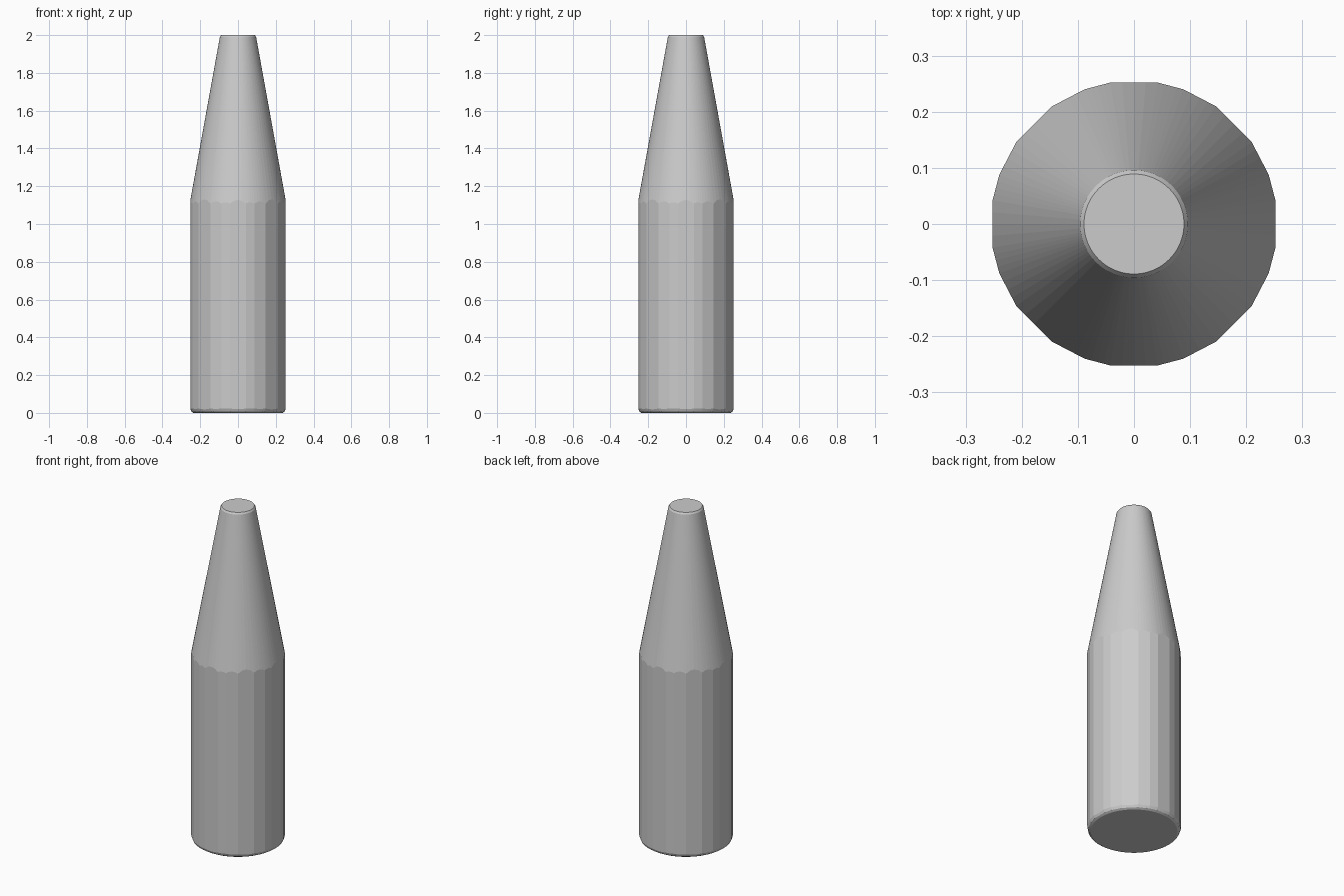
import bpy, bmesh
from math import radians, cos, sin, atan2, hypot
from mathutils import Vector

if "Cube" in bpy.data.objects:
    bpy.data.objects.remove(bpy.data.objects["Cube"])

# Faceted body outline: corner angles repeat in every quarter turn
R = 0.2556
corners = [Vector((R * cos(a), R * sin(a)))
           for q in range(4)
           for a in (radians(q * 90 + d) for d in (9.5, 20.1, 34.8, 55.2, 69.9, 80.5))]

# Subdivide each flat side so the cone meets it in a small scallop
STEPS = 4
outline = []
for i, c in enumerate(corners):
    n = corners[(i + 1) % len(corners)]
    outline += [c.lerp(n, k / STEPS) for k in range(STEPS)]

# Cone, tip and base chamfer sizes
TIP_R, TIP_Z, SLOPE = 0.096, 1.99, 0.181
BASE_R = 0.236

bm = bmesh.new()


def ring(fn):
    """Ring of vertices; fn maps the outline radius to (radius, height)."""
    verts = []
    for p in outline:
        a = atan2(p.y, p.x)
        r, z = fn(hypot(p.x, p.y))
        verts.append(bm.verts.new((r * cos(a), r * sin(a), z)))
    return verts


rings = [
    ring(lambda r: (BASE_R, 0)),
    ring(lambda r: (BASE_R + 0.65 * (r - BASE_R), 0.4 * (r - BASE_R))),
    ring(lambda r: (r, (r - BASE_R) * 1.2)),
    ring(lambda r: (r, TIP_Z - (r - TIP_R) / SLOPE)),
    ring(lambda r: (TIP_R, TIP_Z)),
    ring(lambda r: (0.089, 2.0)),
]
for lo, hi in zip(rings, rings[1:]):
    for i in range(len(lo)):
        j = (i + 1) % len(lo)
        bm.faces.new((lo[i], lo[j], hi[j], hi[i]))

# End caps
bm.faces.new(rings[0][::-1])
bm.faces.new(rings[-1])
bmesh.ops.recalc_face_normals(bm, faces=bm.faces)

mesh = bpy.data.meshes.new("tapered_peg")
bm.to_mesh(mesh)
bm.free()
bpy.context.collection.objects.link(bpy.data.objects.new("tapered_peg", mesh))
